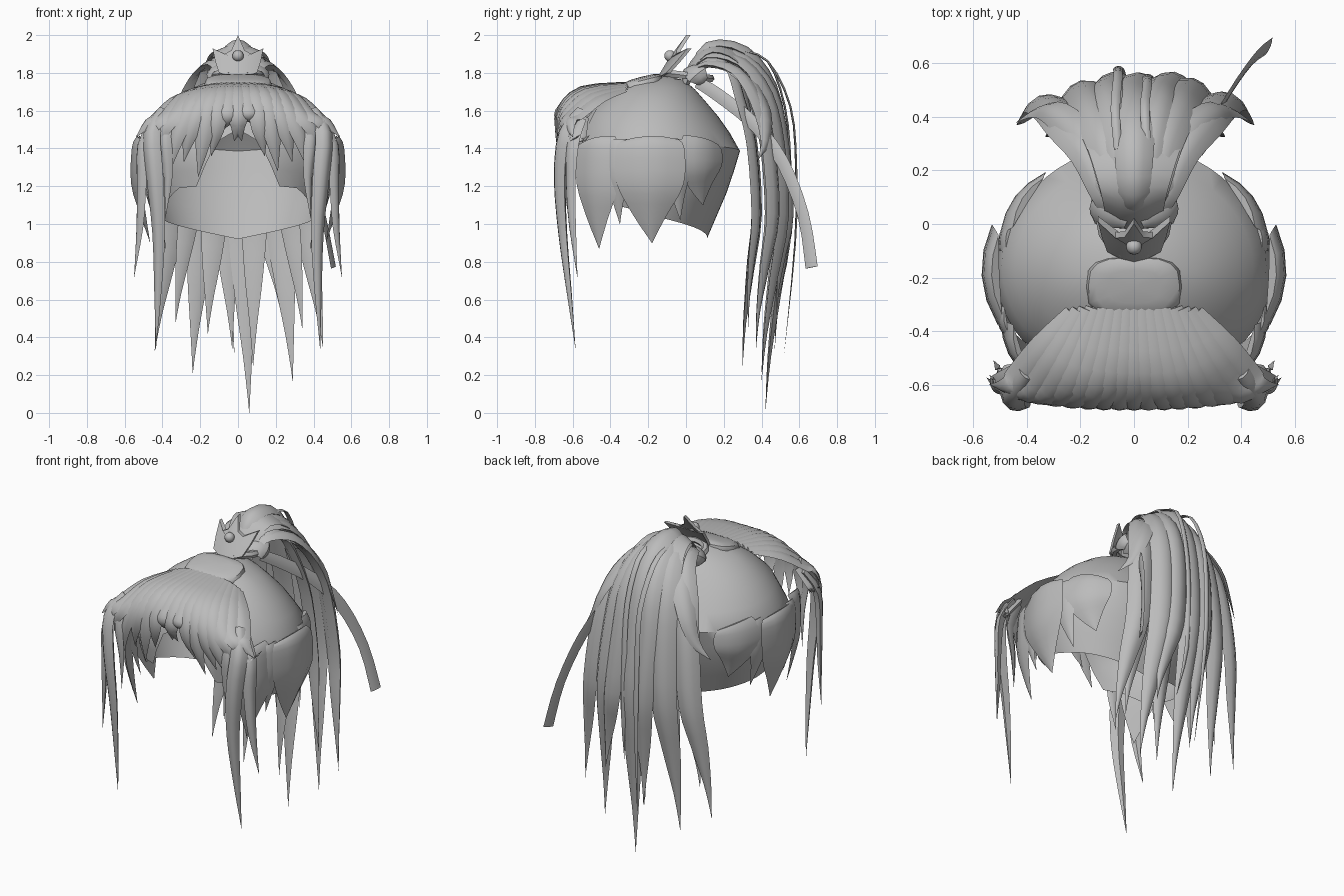
import bpy, bmesh, math
from mathutils import Vector as V

if "Cube" in bpy.data.objects:
    bpy.data.objects.remove(bpy.data.objects["Cube"])

grey = bpy.data.materials.new("plain grey")
grey.diffuse_color = (0.5, 0.5, 0.5, 1)
grey.use_nodes = True
grey.node_tree.nodes["Principled BSDF"].inputs["Base Color"].default_value = grey.diffuse_color
MIDDLE = V((0, -0.12, 1.3))


def finish(name, bm):
    bmesh.ops.recalc_face_normals(bm, faces=bm.faces)
    me = bpy.data.meshes.new(name)
    bm.to_mesh(me)
    bm.free()
    me.materials.append(grey)
    ob = bpy.data.objects.new(name, me)
    bpy.context.collection.objects.link(ob)
    return ob


def spline(pts, n=3):
    # Catmull-Rom through tuples of any length
    p = [pts[0]] + list(pts) + [pts[-1]]
    out = []
    for i in range(1, len(p) - 2):
        for s in range(n):
            t = s / n
            out.append([0.5 * (2 * b + (c - a) * t + (2 * a - 5 * b + 4 * c - d) * t * t
                               + (3 * b - a - 3 * c + d) * t ** 3)
                        for a, b, c, d in zip(p[i - 1], p[i], p[i + 1], p[i + 2])])
    return out + [list(pts[-1])]


def strand(name, pts, side, thick=0.3, back=0.3, n=3):
    # lens-shaped lock along points (x, y, z, width); thick is relative to width
    bm = bmesh.new()
    rows, rings = spline(pts, n), []
    side = V(side).normalized()
    for i, r in enumerate(rows):
        p, w = V(r[:3]), max(r[3], 0.002) / 2
        tan = (V(rows[min(i + 1, len(rows) - 1)][:3]) - V(rows[max(i - 1, 0)][:3])).normalized()
        nor = tan.cross(side).normalized()
        if nor.dot(p - MIDDLE) < 0:
            nor = -nor
        sd = nor.cross(tan).normalized()
        ring = [p + sd * u * w + nor * w * 2 * thick * (1 - u * u) for u in (-1, -.5, 0, .5, 1)]
        ring.append(p - nor * w * 2 * thick * back)
        rings.append([bm.verts.new(q) for q in ring])
    for a, b in zip(rings, rings[1:]):
        for j in range(6):
            k = (j + 1) % 6
            bm.faces.new((a[j], a[k], b[k], b[j]))
    bm.faces.new(rings[0])
    bm.faces.new(rings[-1])
    return finish(name, bm)


# Skull cap: z, half width, front y, back y
PROFILE = [(1.79, .02, -.19, -.13), (1.76, .16, -.28, .0), (1.70, .28, -.40, .06), (1.57, .42, -.54, .17),
           (1.40, .52, -.61, .29), (1.20, .49, -.58, .23), (.92, .37, -.50, .11)]
HEM = [(0, 1.5), (13, 1.44), (26, 1.2), (40, 1.19), (60, 1.10), (100, 1.03), (180, .92)]


def table(rows, x):
    rows = sorted(rows)
    x = min(max(x, rows[0][0]), rows[-1][0])
    for a, b in zip(rows, rows[1:]):
        if x <= b[0]:
            t = (x - a[0]) / (b[0] - a[0])
            return [p + (q - p) * t for p, q in zip(a[1:], b[1:])]


bm = bmesh.new()
grid, M = [], 54
for i in range(11):
    f, row = (i / 10) ** 1.5, []
    for j in range(M):
        deg = j * 360 / M
        z = 1.79 + (table(HEM, min(deg, 360 - deg))[0] - 1.79) * f
        rx, yf, yb = table(PROFILE, z)
        a = math.radians(deg)
        cy = -0.18
        y = cy - math.cos(a) * ((cy - yf) if math.cos(a) > 0 else (yb - cy))
        row.append(bm.verts.new((rx * math.sin(a), y, z)))
    grid.append(row)
for a, b in zip(grid, grid[1:]):
    for j in range(M):
        k = (j + 1) % M
        bm.faces.new((a[j], a[k], b[k], b[j]))
bm.faces.new(grid[0])
finish("skull_cap", bm)

# Side petals and the small spikes between them: x, y, tip z, width, side direction
PETALS = [(.435, -.47, .87, .25, (.5, 1, 0)), (.515, -.19, .90, .37, (.06, 1, 0)),
          (.41, .08, 1.10, .28, (-.75, 1, 0)), (.49, -.36, 1.0, .12, (.2, 1, 0)),
          (.48, -.04, 1.02, .13, (-.3, 1, 0))]
for s in (-1, 1):
    for x, y, tip, w, d in PETALS:
        drop = 1.43 - tip
        strand("side_petal", [(s * (x - .015), y, 1.445, w * .8), (s * x, y, 1.40, w * .98),
                              (s * (x + .005), y, 1.43 - drop * .40, w * .97),
                              (s * (x - .02), y, 1.43 - drop * .70, w * .52),
                              (s * (x - .05), y + .01, tip, 0)],
               (s * d[0], d[1], 0), .13, -.1)

# Bangs: overlapping fan of strands that run forward and drop
TIPS = [1.44, 1.50, 1.36, 1.25, 1.33, 1.27, 1.38, 1.42, 1.46]
N = len(TIPS) - 1


def mix(a, b, t):
    return a + (b - a) * t


for s in (-1, 1):
    for i, tip in enumerate(TIPS):
        k = i / N
        q = k ** 3
        tipz = tip + (.03 if s > 0 and i % 2 else 0)
        strand("bang_strand", [(s * .22 * k, mix(-.31, -.34, q), mix(1.735, 1.70, q), .09),
                               (s * .33 * k, mix(-.55, -.47, q), mix(1.705, 1.65, q), .13),
                               (s * .43 * k, mix(-.66, -.58, q), mix(1.61, 1.56, q), .115),
                               (s * mix(.45 * k, .47, q), mix(-.675, -.61, q), mix(1.6, tipz, .45), .085),
                               (s * mix(.46 * k + .02, .54, q), mix(-.63, -.60, q), tipz, 0)],
               (1, s * .9 * k * k, 0), .2)

    # Long and short side locks with curled ends at the temple
    strand("long_lock", [(s * .40, -.56, 1.60, .07), (s * .455, -.64, 1.48, .10), (s * .44, -.665, 1.25, .10),
                         (s * .42, -.65, .95, .075), (s * .425, -.615, .62, .04), (s * .435, -.585, .34, 0)],
           (1, s * .5, 0), .35, .9)
    strand("short_lock", [(s * .44, -.55, 1.55, .06), (s * .50, -.60, 1.42, .09), (s * .51, -.61, 1.2, .07),
                          (s * .52, -.60, .98, .05), (s * .55, -.575, .72, 0)], (1, s, 0), .3, .8)
    strand("inner_lock", [(s * .36, -.60, 1.58, .06), (s * .385, -.645, 1.45, .08),
                          (s * .37, -.64, 1.25, .05), (s * .385, -.62, 1.03, 0)], (1, s * .4, 0), .3, .6)
    for y, x in ((-.585, .54), (-.53, .525)):
        strand("temple_curl", [(s * .40, y - .02, 1.56, .07), (s * .47, y - .03, 1.47, .07),
                               (s * .50, y - .02, 1.44, .04), (s * x, y + .02, 1.47, 0)], (0, 1, .3), .3, .6)

# Front poof: boxy flattened pad behind the bangs
bm = bmesh.new()
bmesh.ops.create_uvsphere(bm, u_segments=16, v_segments=8, radius=1)
for v in bm.verts:
    c = [math.copysign(abs(t) ** .65, t) for t in v.co]
    y = c[1] * .115 - .235
    v.co = V((c[0] * .18, y, c[2] * .045 + 1.735 + (y + .235) * .25))
finish("front_poof", bm)

# Ponytail strands: x, y, tip x, tip y, tip z, width
TAIL = [(0, .49, .06, .42, 0, .17), (-.17, .46, -.24, .40, .21, .17), (.18, .47, .29, .40, .17, .17),
        (.09, .33, .08, .30, .25, .15), (-.11, .33, -.16, .31, .42, .15), (-.30, .41, -.44, .37, .33, .15),
        (.31, .42, .45, .37, .35, .15), (-.09, .50, -.03, .47, .34, .14), (.11, .50, .23, .48, .52, .14),
        (.24, .33, .34, .33, .45, .12), (-.23, .33, -.33, .33, .48, .12)]
for x, y, tx, ty, tz, w in TAIL:
    o, bx = abs(x), mix(x, tx, .3)
    strand("ponytail_strand", [(x * .25, .03, 1.79, w * .5), (x * .38, .12, 1.935 - o * .3, w * .7),
                               (x * .58, y * .5 + .06, 1.905 - o * .35, w * .9),
                               (x * .84, y - .05, 1.72 - o * .25, w),
                               (x, y + .01, 1.42, w), (bx, y + .035, 1.05, w * .95),
                               (mix(x, tx, .6), mix(y, ty, .4) + .015, mix(1.05, tz, .38), w * .68),
                               (mix(x, tx, .85), mix(y, ty, .75), mix(1.05, tz, .72), w * .28),
                               (tx, ty, tz, 0)],
           (1, -x * 1.4, 0), .26, .5)

# Thin loose strands over the ponytail, and outer flicks
for x, y, tz in ((-.06, .0, .32), (.05, -.03, .6)):
    strand("loose_strand", [(x, .28, 1.92, .03), (x - .01, .43, 1.86, .035), (x, .55 + y, 1.62, .035),
                            (x, .58 + y, 1.3, .035), (x + .01, .575 + y, .9, .03), (x + .04, .52 + y, tz, 0)],
           (1, 0, 0), .25)
for s in (-1, 1):
    strand("outer_flick", [(s * .08, .12, 1.87, .09), (s * .19, .31, 1.77, .13), (s * .29, .41, 1.60, .11),
                           (s * .36, .42, 1.44, .06), (s * .44, .38, 1.34, 0)], (1, -s, 0), .2)

# Gathered hair at the ponytail root
strand("ponytail_root", [(0, .0, 1.74, .20), (0, .05, 1.84, .22), (0, .14, 1.91, .26), (0, .27, 1.86, .34),
                         (0, .36, 1.70, .42)], (1, 0, 0), .15, .6)

# Hair tie ring and bow loops
bpy.ops.mesh.primitive_torus_add(major_radius=.12, minor_radius=.022, major_segments=16, minor_segments=6,
                                 location=(0, .01, 1.785), rotation=(-.12, 0, 0))
ring = bpy.context.object
ring.name = "tie_ring"
ring.data.materials.append(grey)
for s in (-1, 1):
    strand("bow_loop", [(s * .03, .0, 1.82, .04), (s * .10, .03, 1.82, .10), (s * .15, .06, 1.79, .11),
                        (s * .13, .10, 1.74, .04)], (0, 1, .5), .15)

# Long ribbon trailing on one side
strand("ribbon", [(.12, .06, 1.75, .06), (.17, .16, 1.69, .07), (.28, .36, 1.53, .07), (.37, .51, 1.33, .07),
                  (.45, .62, 1.05, .065), (.505, .665, .77, .07)], (.3, .9, .6), .08, .5)

# Crown plate: spiked outline bent round the tie and leaning back
half = [(.0, 2.0), (.035, 1.92), (.07, 1.90), (.135, 1.93), (.12, 1.86), (.10, 1.80), (0, 1.77)]
outline = half + [(-x, z) for x, z in half[-2:0:-1]]
bm = bmesh.new()
layers = []
for off in (0, .022):
    layers.append([bm.verts.new((x, -.135 + off + (z - 1.8) * .68 + 3 * x * x, z)) for x, z in outline])
    mid = bm.verts.new((0, -.145 + off + .05, 1.87))
    n = len(outline)
    for j in range(n):
        bm.faces.new((layers[-1][j], layers[-1][(j + 1) % n], mid))
for j in range(n):
    k = (j + 1) % n
    bm.faces.new((layers[0][j], layers[0][k], layers[1][k], layers[1][j]))
finish("crown_plate", bm)

# Round gem on the crown
bpy.ops.mesh.primitive_uv_sphere_add(segments=12, ring_count=8, radius=.03, location=(0, -.085, 1.89))
gem = bpy.context.object
gem.name = "crown_gem"
gem.data.materials.append(grey)

# Smooth shading that keeps the sharp lock edges
bpy.ops.object.select_all(action='SELECT')
bpy.ops.object.shade_smooth_by_angle(angle=math.radians(40))
